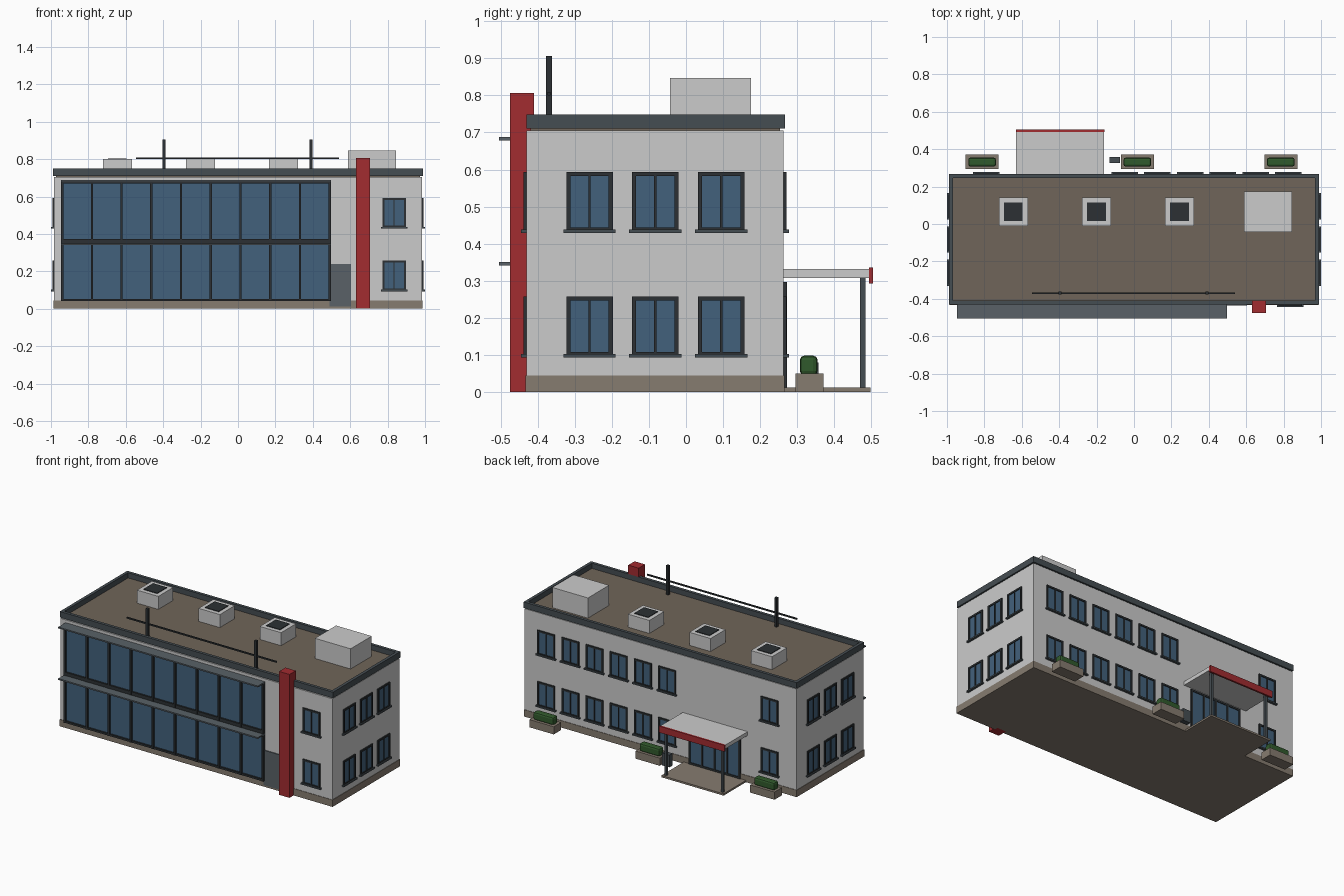
import bpy, bmesh
from math import pi
from mathutils import Matrix, Vector

if "Cube" in bpy.data.objects:
    bpy.data.objects.remove(bpy.data.objects["Cube"])


def material(name, r, g, b):
    m = bpy.data.materials.new(name)
    m.diffuse_color = (r, g, b, 1)
    m.use_nodes = True
    m.node_tree.nodes["Principled BSDF"].inputs["Base Color"].default_value = m.diffuse_color
    return m


SLATE = material("slate", 0.06, 0.075, 0.085, )
STEEL = material("steel", 0.10, 0.12, 0.135)
DARK = material("dark_metal", 0.025, 0.03, 0.033)
GLASS = material("glass", 0.055, 0.12, 0.20)
STONE = material("stone", 0.24, 0.20, 0.16)
ROOF = material("roofing", 0.16, 0.13, 0.10)
RED = material("red_paint", 0.36, 0.025, 0.03)
GREEN = material("hedge", 0.03, 0.10, 0.025)


def boxes(name, items, mat=None, bevel=0.0):
    """One object from boxes (x0, x1, y0, y1, z0, z1[, matrix])."""
    bm = bmesh.new()
    for it in items:
        x0, x1, y0, y1, z0, z1 = it[:6]
        frame = it[6] if len(it) > 6 else Matrix()
        mid = Vector(((x0 + x1) / 2, (y0 + y1) / 2, (z0 + z1) / 2))
        size = Matrix.Diagonal((x1 - x0, y1 - y0, z1 - z0, 1))
        bmesh.ops.create_cube(bm, size=1, matrix=frame @ Matrix.Translation(mid) @ size)
    me = bpy.data.meshes.new(name)
    bm.to_mesh(me)
    bm.free()
    ob = bpy.data.objects.new(name, me)
    bpy.context.collection.objects.link(ob)
    if mat:
        me.materials.append(mat)
    if bevel:
        b = ob.modifiers.new("bevel", 'BEVEL')
        b.width, b.segments = bevel, 2
    return ob


def ring(x0, x1, y0, y1, z0, z1, t):
    """Four boxes around a rectangle in plan."""
    return [(x0, x1, y0, y0 + t, z0, z1), (x0, x1, y1 - t, y1, z0, z1),
            (x0, x0 + t, y0 + t, y1 - t, z0, z1), (x1 - t, x1, y0 + t, y1 - t, z0, z1)]


# Building shell
X, Y0, Y1 = 0.984, -0.43, 0.263
boxes("walls", [(-X, X, Y0, Y1, 0.04, 0.705)])
boxes("plinth", [(-X - .003, X + .003, Y0 - .003, Y1 + .003, 0, 0.045)], STONE)
boxes("roof_deck", [(-X + .01, X - .01, Y0 + .01, Y1 - .01, 0.70, 0.715)], ROOF)
boxes("parapet", ring(-X - .004, X + .004, Y0, Y1 + .004, 0.71, 0.749, 0.02), SLATE)

# Windows, laid out in wall frames whose outward direction is local -y
frames, panes, sills = [], [], []


def window(place, z, w=0.125, h=0.16):
    a, t = w / 2, 0.011
    panes.append((-a + t, a - t, -0.003, 0.005, z + t, z + h - t, place))
    for x0, x1, z0, z1 in ((-a, -a + t, z, z + h), (a - t, a, z, z + h),
                           (-a + t, a - t, z, z + t), (-a + t, a - t, z + h - t, z + h),
                           (-0.003, 0.003, z + t, z + h - t)):
        frames.append((x0, x1, -0.008, 0.005, z0, z1, place))
    sills.append((-a - .008, a + .008, -0.015, 0.005, z - .004, z + .005, place))


def wall(x, y, angle):
    return Matrix.Translation((x, y, 0)) @ Matrix.Rotation(angle, 4, 'Z')


for z in (0.097, 0.433):
    window(wall(0.835, Y0, 0), z)
    for y in (-0.26, -0.083, 0.095):
        window(wall(X, y, pi / 2), z)
        window(wall(-X, y, -pi / 2), z)
    for x in [-0.79] + [-0.05 + 0.175 * i for i in range(6)]:
        window(wall(x, Y1, pi), z)
boxes("window_frames", frames, DARK)
boxes("window_panes", panes, GLASS)
boxes("window_sills", sills, SLATE)

# Front glazed wall with sunshade ledges
L, R = -0.94, 0.49
boxes("front_glazing", [(L, R, Y0 - .006, Y0 + .01, 0.04, 0.685)], GLASS)
step = (R - L) / 9
bars = [(L + i * step - .006, L + i * step + .006, Y0 - .02, Y0, 0.04, 0.685) for i in range(10)]
bars += [(L, R, Y0 - .017, Y0, z0, z1) for z0, z1 in ((0.04, 0.052), (0.345, 0.372), (0.67, 0.685))]
boxes("front_mullions", bars, DARK)
boxes("sunshade_ledges", [(L - .007, R + .007, -0.505, Y0, z, z + .009) for z in (0.341, 0.678)], STEEL)

# Service door and red pylon
boxes("service_door", [(0.49, 0.605, Y0 - .007, Y0 + .01, 0.012, 0.24)], STEEL)
boxes("red_pylon", [(0.63, 0.705, -0.475, -0.41, 0, 0.807)], RED)

# Rear entrance: doors, step, canopy
dx0, dx1, top = -0.575, -0.215, 0.297
boxes("entrance_glass", [(dx0, dx1, Y1, Y1 + .005, 0.02, top)], GLASS)
dstep = (dx1 - dx0) / 4
bars = [(dx0 + i * dstep - .006, dx0 + i * dstep + .006, Y1, Y1 + .01, 0.012, top) for i in range(5)]
bars += [(dx0, dx1, Y1, Y1 + .009, z, z + .012) for z in (0.012, top - .012)]
boxes("entrance_frame", bars, DARK)
boxes("entrance_step", [(-0.62, -0.17, Y1, 0.497, 0, 0.012)], STONE)
boxes("canopy_roof", [(-0.63, -0.16, Y1, 0.493, 0.307, 0.332)])
boxes("canopy_fascia", [(-0.632, -0.158, 0.493, 0.505, 0.293, 0.335)], RED)
boxes("canopy_posts", [(x - .008, x + .008, 0.469, 0.484, 0.01, 0.31) for x in (-0.6, -0.19)], SLATE)

# Planters with hedges, and a litter bin
px = (-0.812, 0.018, 0.785)
boxes("planters", [(x - .088, x + .088, 0.295, 0.371, 0, 0.05) for x in px], STONE)
boxes("hedges", [(x - .074, x + .074, 0.307, 0.355, 0.045, 0.098) for x in px], GREEN, 0.012)
boxes("litter_bin", [(-0.13, -0.075, 0.325, 0.357, 0, 0.08)], SLATE)

# Roof equipment
boxes("plant_unit", [(0.587, 0.845, -0.043, 0.175, 0.71, 0.847)])
sx = (-0.645, -0.2, 0.243)
boxes("skylight_curbs", [(x - .077, x + .077, -0.012, 0.142, 0.71, 0.80) for x in sx])
boxes("skylight_panes", [(x - .05, x + .05, 0.015, 0.115, 0.79, 0.804) for x in sx], DARK)
boxes("roof_masts", [(x - .008, x + .008, -0.378, -0.362, 0.71, 0.906) for x in (-0.395, 0.39)], DARK)
boxes("roof_rail", [(-0.545, 0.54, -0.374, -0.366, 0.80, 0.809)], DARK)
